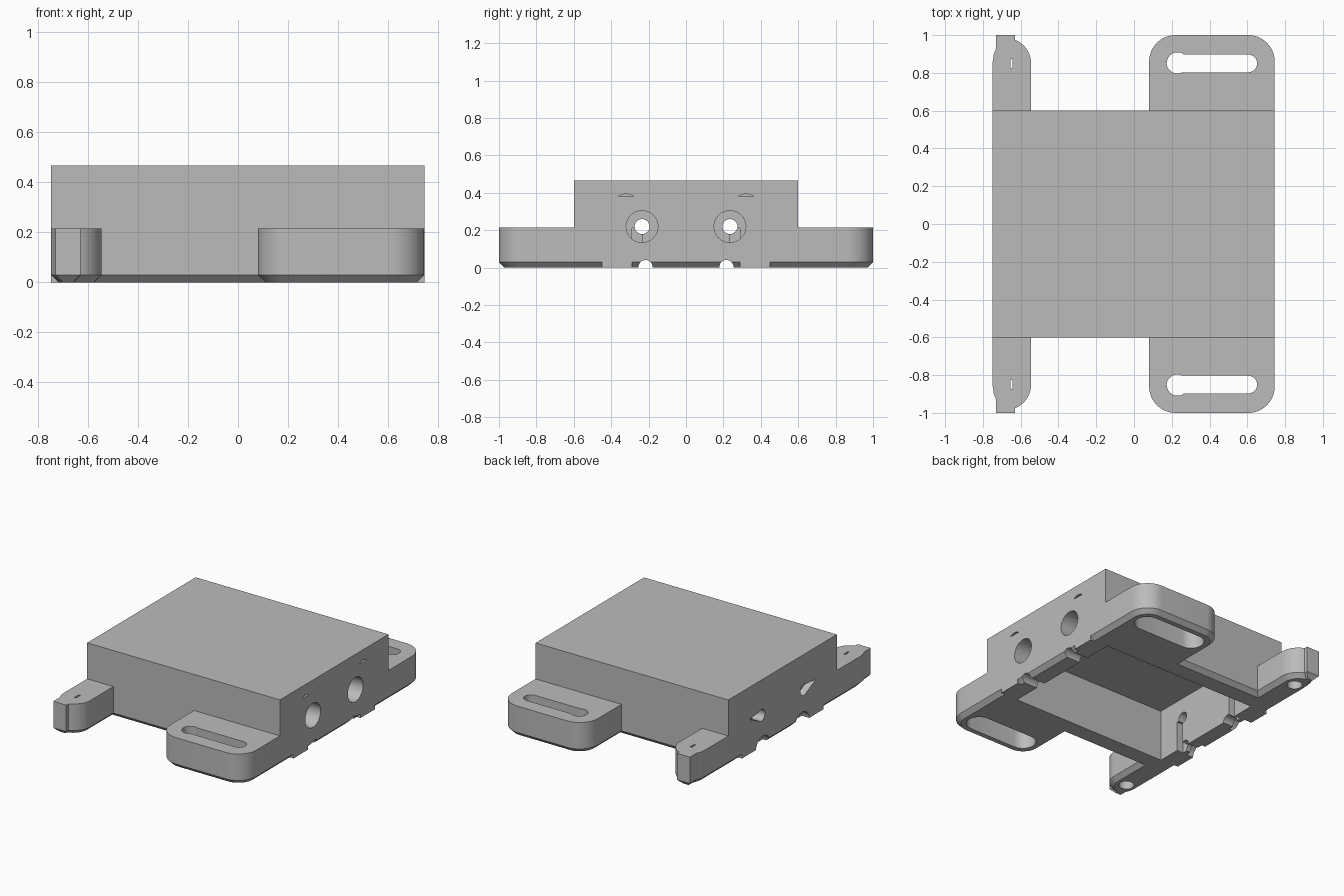
import bpy, bmesh, math
from mathutils import Vector

if "Cube" in bpy.data.objects:
    bpy.data.objects.remove(bpy.data.objects["Cube"])

grey = bpy.data.materials.new("plain_grey")
grey.diffuse_color = (0.5, 0.5, 0.5, 1)
grey.use_nodes = True
grey.node_tree.nodes["Principled BSDF"].inputs["Base Color"].default_value = grey.diffuse_color


def loft(name, rings):
    """Solid through a stack of matching closed rings of 3D points."""
    bm = bmesh.new()
    vs = [[bm.verts.new(p) for p in r] for r in rings]
    n = len(vs[0])
    for a, b in zip(vs, vs[1:]):
        for i in range(n):
            j = (i + 1) % n
            bm.faces.new((a[i], a[j], b[j], b[i]))
    bm.faces.new(vs[0][::-1])
    bm.faces.new(vs[-1])
    bmesh.ops.recalc_face_normals(bm, faces=bm.faces[:])
    me = bpy.data.meshes.new(name)
    bm.to_mesh(me)
    bm.free()
    me.materials.append(grey)
    ob = bpy.data.objects.new(name, me)
    bpy.context.collection.objects.link(ob)
    return ob


def prism(name, pts, axis, a, b):
    """Profile extruded along z (points are x, y) or x (points are y, z)."""
    put = (lambda p, w: (p[0], p[1], w)) if axis == "z" else (lambda p, w: (w, p[0], p[1]))
    return loft(name, [[put(p, w) for p in pts] for w in (a, b)])


def box(name, x0, x1, y0, y1, z0, z1):
    return prism(name, [(x0, y0), (x1, y0), (x1, y1), (x0, y1)], "z", z0, z1)


def arc(cx, cy, r, a0, a1, n=12):
    return [(cx + r * math.cos(math.radians(a0 + (a1 - a0) * i / n)),
             cy + r * math.sin(math.radians(a0 + (a1 - a0) * i / n))) for i in range(n + 1)]


def circle(cx, cy, r, n=32):
    return arc(cx, cy, r, 0, 360, n)[:-1]


def slot(x0, x1, y, r):
    return arc(x1, y, r, -90, 90) + arc(x0, y, r, 90, 270)


def inset(pts, d):
    """Mitred inward offset of a counter-clockwise outline."""
    out = []
    for i, p in enumerate(pts):
        p = Vector(p)
        e0 = (p - Vector(pts[i - 1])).normalized()
        e1 = (Vector(pts[(i + 1) % len(pts)]) - p).normalized()
        n0, n1 = Vector((-e0.y, e0.x)), Vector((-e1.y, e1.x))
        m = (n0 + n1) / (1 + n0.dot(n1))
        out.append(tuple(p + m * d))
    return out


def combine(target, tool, op="DIFFERENCE"):
    tool.hide_render = True
    mod = target.modifiers.new("bool", "BOOLEAN")
    mod.operation, mod.object, mod.solver = op, tool, "EXACT"
    bpy.context.view_layer.objects.active = target
    bpy.ops.object.modifier_apply(modifier=mod.name)
    bpy.data.objects.remove(tool, do_unlink=True)


# Base slab with four mounting ears and a chamfered lower edge
half = (arc(.605, .86, .14, 0, 90) + arc(.22, .86, .14, 90, 180)
        + [(.08, .6), (-.545, .6)] + arc(-.68, .85, .135, 0, 68)
        + [(-.63, 1), (-.73, 1), (-.73, .93), (-.742, .90), (-.748, .86)])
outline = half + [(x, -y) for x, y in reversed(half)]
low = inset(outline, .03)
housing = loft("housing", [[(x, y, 0) for x, y in low],
                           [(x, y, .03) for x, y in outline],
                           [(x, y, .215) for x, y in outline]])

# Raised box and the square pads that interrupt the chamfer
combine(housing, box("upper_box", -.748, .745, -.6, .6, .1, .467), "UNION")
for s in (-1, 1):
    ys = sorted((s * .29, s * .45))
    for x0, x1 in ((-.748, -.65), (.65, .745)):
        combine(housing, box("edge_pad", x0, x1, *ys, 0, .06), "UNION")

# Hollow underside
combine(housing, box("cavity", -.61, .61, -.455, .455, -.1, .366))

for s in (-1, 1):
    # Slotted keyholes in the wide ears, wider underneath
    combine(housing, prism("slot_cut", slot(.22, .605, s * .85, .047), "z", -.1, .3))
    combine(housing, prism("slot_entry", circle(.23, s * .853, .056), "z", -.1, .3))
    combine(housing, prism("slot_recess", slot(.23, .60, s * .85, .085), "z", -.1, .13))
    # Blind hole and thin slit in the narrow ears
    combine(housing, prism("ear_hole", circle(-.648, s * .85, .05, 24), "z", -.1, .17))
    combine(housing, box("ear_slit", -.654, -.642, s * .85 - .023, s * .85 + .023, -.1, .3))
    # Wide cable port on the right wall, small one with a tapered cut on the left wall
    combine(housing, prism("right_port", circle(s * .235, .22, .085), "x", .5, .9))
    combine(housing, prism("left_port", circle(s * .235, .22, .04), "x", -.9, -.5))
    combine(housing, prism("left_port_taper", [(s * .22, .255), (s * .37, .242), (s * .25, .185)],
                           "x", -.9, -.70))
    # Cable notches along the bottom edge
    combine(housing, prism("right_notch", circle(s * .216, .003, .038, 24), "x", .5, .9))
    combine(housing, prism("left_notch", circle(s * .216, .003, .038, 24), "x", -.9, -.5))
    combine(housing, prism("left_notch_wide", circle(s * .216, -.01, .08, 24), "x", -.9, -.69))
    # Vertical groove inside the left wall
    ys = sorted((s * .235, s * .29))
    combine(housing, box("inner_groove", -.66, -.55, *ys, -.1, .212))
    # Shallow crescent nick above each right port
    nick = [(s * .32 + t * .0108, .38 + .014 * (1 - (t / 4) ** 2)) for t in range(-4, 5)]
    combine(housing, prism("crescent_nick", nick, "x", .70, .9))

# Smooth rounded corners, sharp edges kept
bpy.ops.object.select_all(action="DESELECT")
housing.select_set(True)
bpy.context.view_layer.objects.active = housing
bpy.ops.object.shade_smooth_by_angle(angle=math.radians(25))
